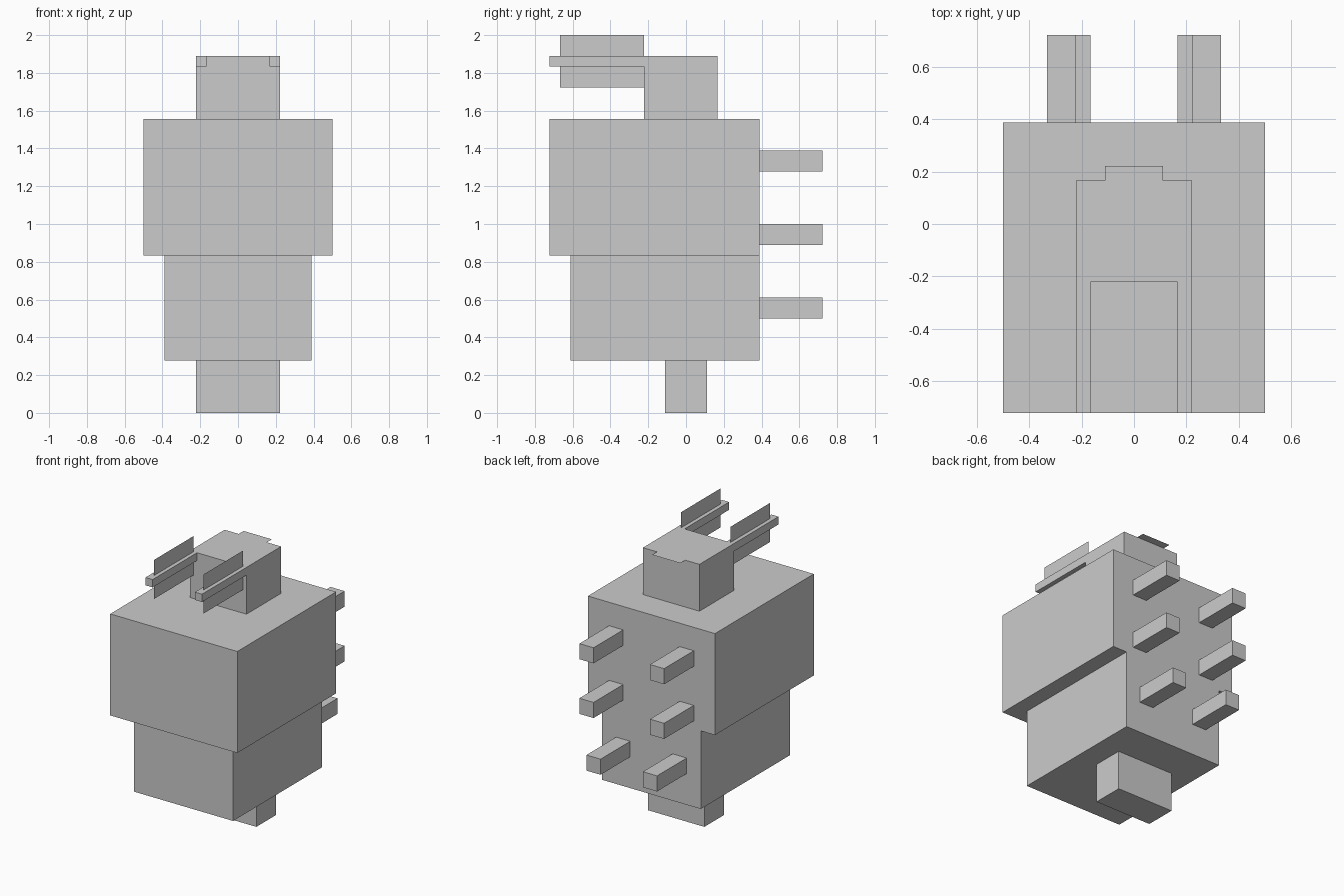
import bpy
import bmesh

if "Cube" in bpy.data.objects:
    bpy.data.objects.remove(bpy.data.objects["Cube"])

U = 1 / 18  # the model sits on a regular grid of this size


def mesh_object(name, verts, faces):
    mesh = bpy.data.meshes.new(name)
    mesh.from_pydata(verts, [], faces)
    obj = bpy.data.objects.new(name, mesh)
    bpy.context.collection.objects.link(obj)
    return obj


def box(name, x, y, z):
    """Axis-aligned box from (min, max) ranges in grid units."""
    bm = bmesh.new()
    bmesh.ops.create_cube(bm, size=1)
    for v in bm.verts:
        v.co = [U * (r[0] if c < 0 else r[1]) for c, r in zip(v.co, (x, y, z))]
    obj = mesh_object(name, [], [])
    bm.to_mesh(obj.data)
    bm.free()
    return obj


def mirror_x(obj):
    obj.modifiers.new("mirror", 'MIRROR').use_mirror_merge = False


# Stacked body
box("base_stem", (-4, 4), (-2, 2), (0, 5))
box("lower_body", (-7, 7), (-11, 7), (5, 15))
box("upper_body", (-9, 9), (-13, 7), (15, 28))
box("head_block", (-4, 4), (-4, 3), (28, 34))

# Thin flap overhanging the back of the head
flap = [(-2, 3), (2, 3), (2, 4), (-2, 4)]
mesh_object("head_flap", [(x * U, y * U, 34 * U) for x, y in flap], [(0, 1, 2, 3)])

# Forward arms, each with a paper-thin upright fin through its middle
mirror_x(box("front_arm", (3, 4), (-13, -4), (33, 34)))
fin = [(-12, 31), (-4, 31), (-4, 36), (-12, 36)]
mirror_x(mesh_object("arm_fin", [(3.5 * U, y * U, z * U) for y, z in fin], [(0, 1, 2, 3)]))

# Three rows of paired pegs on the back; the lowest pair sits closer together
for name, x, z in (("lower", 3, 9), ("middle", 4, 16), ("upper", 4, 23)):
    mirror_x(box(name + "_back_peg", (x, x + 2), (7, 13), (z, z + 2)))
